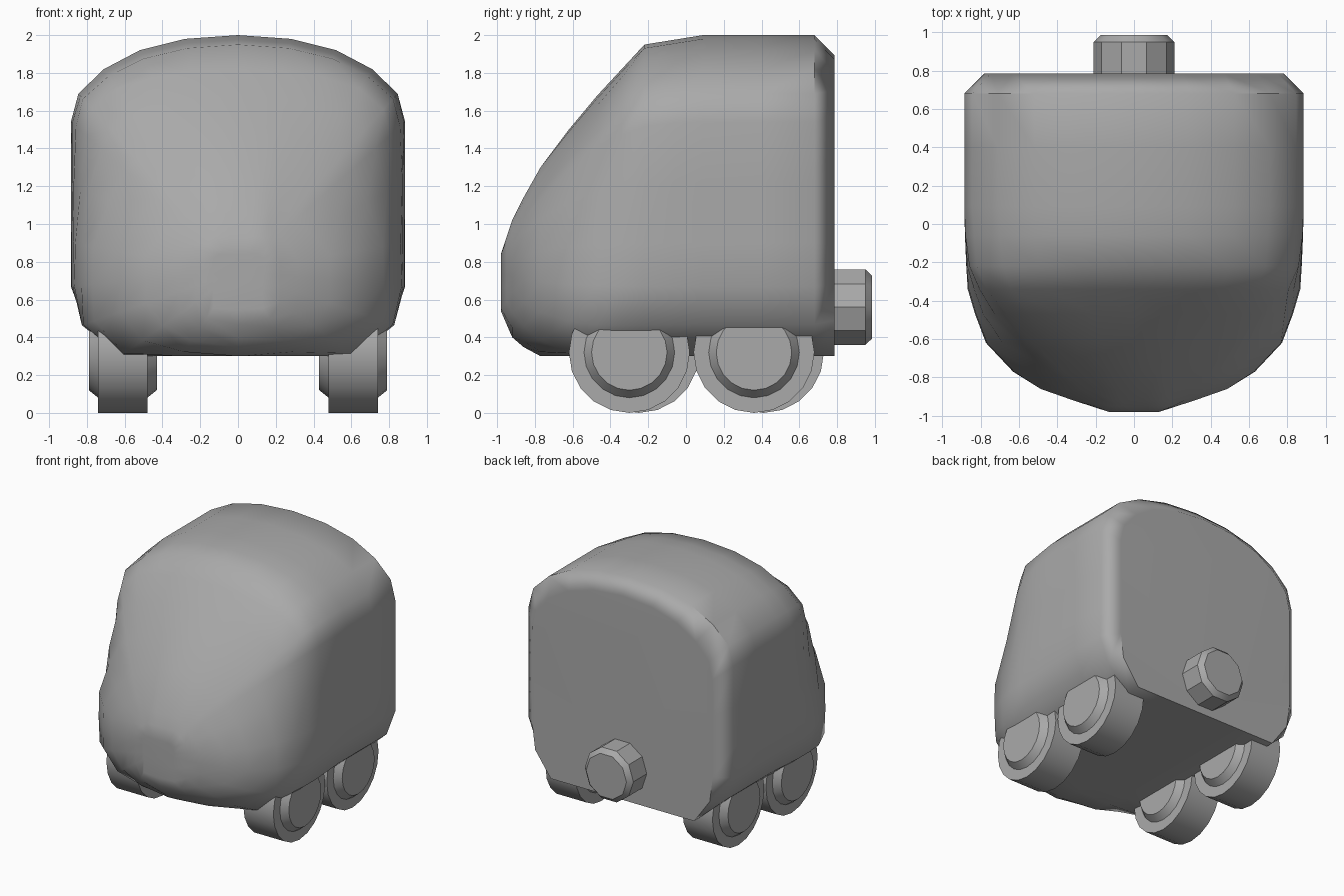
import bpy
import bmesh
import math
from mathutils import Matrix, Vector

if "Cube" in bpy.data.objects:
    bpy.data.objects.remove(bpy.data.objects["Cube"], do_unlink=True)

grey = bpy.data.materials.new("plain grey")
grey.use_nodes = True
colour = (0.4, 0.4, 0.4, 1)
grey.diffuse_color = colour
grey.node_tree.nodes["Principled BSDF"].inputs["Base Color"].default_value = colour


def interpolate(points, value):
    """Piecewise linear lookup, clamped at both ends."""
    if value <= points[0][0]:
        return points[0][1]
    for (a, start), (b, end) in zip(points, points[1:]):
        if value <= b:
            return start + (end - start) * (value - a) / (b - a)
    return points[-1][1]


def finish(bm, name, angle):
    bmesh.ops.recalc_face_normals(bm, faces=bm.faces)
    mesh = bpy.data.meshes.new(name)
    bm.to_mesh(mesh)
    bm.free()
    mesh.materials.append(grey)
    obj = bpy.data.objects.new(name, mesh)
    bpy.context.collection.objects.link(obj)
    bpy.ops.object.select_all(action="DESELECT")
    obj.select_set(True)
    bpy.context.view_layer.objects.active = obj
    bpy.ops.object.shade_smooth_by_angle(angle=math.radians(angle))
    return obj


def loft(rings, name, angle):
    """Skin a list of equal point rings and cap both ends."""
    bm = bmesh.new()
    loops = [[bm.verts.new(p) for p in ring] for ring in rings]
    for low, high in zip(loops, loops[1:]):
        for i in range(len(low)):
            j = (i + 1) % len(low)
            bm.faces.new((low[i], low[j], high[j], high[i]))
    bm.faces.new(loops[0])
    bm.faces.new(loops[-1])
    return finish(bm, name, angle)


def lathe(profile, sides, matrix, name, phase=0):
    """Turn (radius, distance) pairs around the local z axis."""
    rings = []
    for radius, distance in profile:
        ring = []
        for i in range(sides):
            turn = math.tau * i / sides + phase
            ring.append(matrix @ Vector((radius * math.cos(turn), radius * math.sin(turn), distance)))
        rings.append(ring)
    return loft(rings, name, 35)


# Body shape: half width by height, nose line by height, plan setback by half width
half_width = [(0.3, 0.62), (0.47, 0.81), (0.67, 0.885), (1.54, 0.885), (1.69, 0.845),
              (1.82, 0.71), (1.92, 0.52), (1.98, 0.28), (2, 0)]
nose_line = [(0.3, -0.78), (0.34, -0.85), (0.4, -0.92), (0.54, -0.98), (0.84, -0.98),
             (1.02, -0.92), (1.14, -0.86), (1.3, -0.77), (1.5, -0.62), (1.68, -0.47),
             (1.95, -0.22), (2, 0.09)]
setback = [(0.13, 0), (0.47, 0.11), (0.62, 0.2), (0.76, 0.33), (0.82, 0.48),
           (0.87, 0.65), (0.885, 1)]
back_bevel_start = 0.68
core_height = 0.75


def inside(x, y, z):
    inset = max(0, y - back_bevel_start)
    drop = 0.05 * min(1, max(0, (0.09 - y) / 0.31))
    if z < 0.3 or z + drop + inset > 2:
        return False
    if x * (1 + inset / 0.785) > interpolate(half_width, z + drop + inset):
        return False
    blend = min(1, max(0, z - 1))
    sweep = interpolate(setback, x) * (1 - 0.7 * blend * blend * (3 - 2 * blend))
    return interpolate(nose_line, z) + sweep <= y + 0.0001


def section(y):
    """Cross-section of the body, found along rays from its core."""
    targets = [(0, 0.3), (0.3, 0.3)] + [(w, h) for h, w in half_width]
    targets[5:5] = [(0.885, 0.9), (0.885, 1.22)]
    half = []
    for tx, tz in targets:
        ray = Vector((tx, tz - core_height)).normalized()
        near, far = 0, 2
        for _ in range(30):
            middle = (near + far) / 2
            if inside(ray.x * middle, y, core_height + ray.y * middle):
                near = middle
            else:
                far = middle
        half.append(Vector((ray.x * near, y, core_height + ray.y * near)))
    return half + [Vector((-p.x, p.y, p.z)) for p in reversed(half[1:-1])]


stations = [-0.98, -0.95, -0.92, -0.86, -0.77, -0.62, -0.47, -0.34, -0.22,
            -0.06, 0.09, 0.4, back_bevel_start, 0.785]
body = loft([section(y) for y in stations], "body", 50)
weighted = body.modifiers.new("even shading", "WEIGHTED_NORMAL")
weighted.keep_sharp = True

# Wheels: a broad tyre with a chamfered hub showing on both faces
tyre_radius = 0.32
tyre_profile = [(tyre_radius, -0.13), (tyre_radius, 0.13)]
hub_profile = [(0.2, -0.18), (0.24, -0.13), (0.24, 0.13), (0.2, 0.18)]
for side, side_name, shift in ((1, "left", -0.05), (-1, "right", 0)):
    for end_name, y in (("front", -0.25), ("rear", 0.41)):
        place = Matrix.Translation((side * 0.61, y + shift, tyre_radius))
        place = place @ Matrix.Rotation(math.pi / 2, 4, "Y")
        label = end_name + "_" + side_name
        lathe(tyre_profile, 20, place, label + "_tyre")
        lathe(hub_profile, 20, place, label + "_hub")

# Round stub on the back
place = Matrix.Translation((0, 0.985, 0.56)) @ Matrix.Rotation(math.pi / 2, 4, "X")
lathe([(0.175, 0), (0.21, 0.035), (0.21, 0.3)], 10, place, "back_stub")
